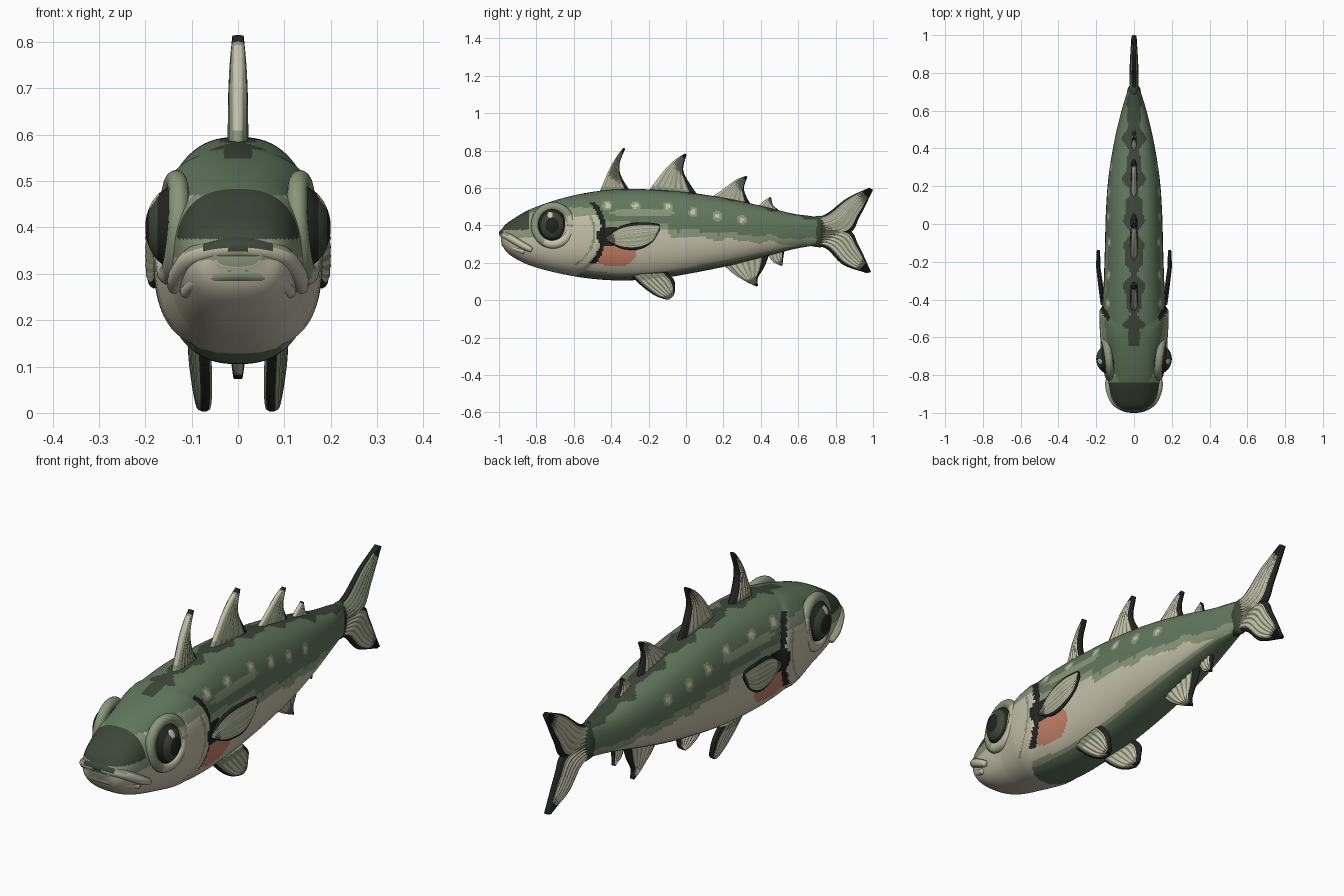
import bpy, bmesh, math
from math import sin, cos, pi, hypot
from mathutils import Vector

if "Cube" in bpy.data.objects:
    bpy.data.objects.remove(bpy.data.objects["Cube"])

PALETTE = [("back_green", (0.118, 0.185, 0.108)), ("belly_cream", (0.56, 0.53, 0.40)),
           ("pale_green", (0.25, 0.31, 0.19)), ("dark_green", (0.046, 0.062, 0.04)),
           ("near_black", (0.016, 0.018, 0.015)), ("salmon", (0.56, 0.22, 0.135))]
GREEN, CREAM, PALE, DARK, BLACK, SALMON = range(6)
MATS = []
for label, rgb in PALETTE:
    m = bpy.data.materials.new(label)
    m.diffuse_color = (*rgb, 1)
    m.use_nodes = True
    m.node_tree.nodes["Principled BSDF"].inputs["Base Color"].default_value = m.diffuse_color
    MATS.append(m)


def spline(pts, n):
    """Catmull-Rom through tuples, n samples per segment."""
    p = [Vector(q) for q in pts]
    p = [2 * p[0] - p[1]] + p + [2 * p[-1] - p[-2]]
    out = []
    for i in range(1, len(p) - 2):
        a, b, c, d = p[i - 1:i + 3]
        for k in range(n):
            t = k / n
            out.append(0.5 * (2 * b + (c - a) * t + (2 * a - 5 * b + 4 * c - d) * t * t
                              + (3 * b - a - 3 * c + d) * t ** 3))
    return out + [p[-2]]


def loft(name, rings, colour):
    """Skin closed rings, cap both ends; colour(v, u, centre, normal) picks the material."""
    bm = bmesh.new()
    rows = [[bm.verts.new(p) for p in r] for r in rings]
    n, uv = len(rows[0]), []
    for i in range(len(rows) - 1):
        for j in range(n):
            k = (j + 1) % n
            bm.faces.new((rows[i][j], rows[i][k], rows[i + 1][k], rows[i + 1][j]))
            uv.append(((i + .5) / (len(rows) - 1), (j + .5) / n))
    for r, v in ((rows[0], 0), (rows[-1], 1)):
        bm.faces.new(r)
        uv.append((v, 0.25))
    bmesh.ops.recalc_face_normals(bm, faces=bm.faces)
    for f, (v, u) in zip(bm.faces, uv):
        f.material_index = colour(v, u, f.calc_center_median(), f.normal)
        f.smooth = True
    bmesh.ops.remove_doubles(bm, verts=bm.verts, dist=0.0002)
    me = bpy.data.meshes.new(name)
    bm.to_mesh(me)
    bm.free()
    for m in MATS:
        me.materials.append(m)
    ob = bpy.data.objects.new(name, me)
    bpy.context.collection.objects.link(ob)
    return ob


# --- body: (y, top, bottom, half width)
PROFILE = [(-.99, .372, .315, .05), (-.965, .405, .265, .092), (-.92, .437, .228, .118),
           (-.84, .483, .188, .135), (-.72, .528, .153, .15), (-.58, .565, .125, .166),
           (-.44, .587, .109, .168), (-.3, .595, .106, .16), (-.12, .588, .12, .154),
           (.06, .57, .15, .149), (.24, .54, .187, .136), (.42, .50, .233, .108),
           (.57, .463, .272, .074), (.68, .448, .292, .042), (.75, .43, .305, .018)]


def gill(y, z):
    return hypot(y + .68, z - .36)


def body_ring(y, top, bot, w, n=112):
    ring = []
    for j in range(n):
        a = 2 * pi * j / n
        c, s = cos(a), sin(a)
        x = w * math.copysign(abs(c) ** .8, c)
        z = (top + bot) / 2 + (top - bot) / 2 * math.copysign(abs(s) ** .8, s)
        # raised gill cover with a crisp rear edge
        g = gill(y, z)
        if g < .245 and y > -.72:
            x *= 1 + .085 * min(1, (y + .72) / .12) * min(1, (.245 - g) / .02)
        ring.append((x, y, z))
    return ring


SPOTS = [(-.53, .51), (-.42, .505), (-.27, .505), (-.1, .50), (.04, .47), (.17, .45), (.3, .43)]


def body_colour(v, u, c, n):
    x, y, z = abs(c.x), c.y, c.z
    g, side = gill(y, z), abs(n.x) > .3
    wob = .007 * sin(31 * y) + .005 * sin(57 * y + 1)
    if y > .70:
        return DARK
    if side and abs(g - .243) < .013 and y > -.63 and .2 < z < .52:
        return BLACK
    if side and hypot((y + .41) / .07, (z - .345) / .05) < 1:
        return BLACK
    if side and hypot((y + .385) / .13, (z - .255) / .075) < 1 + 5 * wob and g > .24:
        return SALMON
    if y < -.84 and z > .375:
        return DARK
    if g < .245 or y < -.7:                       # head
        if z > .495 or (z > .47 and n.z > .6):
            return DARK if x < .03 and y > -.65 else GREEN
        if y < -.8 and z > .33:
            return PALE
        if z > .45 and y > -.64:
            return PALE
        if abs(g - .19) < .006 and y > -.6:
            return PALE
        return CREAM
    if n.z > .5 and x < .042 + 2 * wob:
        return DARK
    if n.z < -.7 and y > -.6:
        return GREEN if n.z < -.82 else PALE
    for sy, sz in SPOTS:
        d = hypot(y - sy, z - sz)
        if side and d < .026:
            return CREAM if d < .014 else PALE
    if side and hypot((y + .22) / .19, (z - .468) / .02) < 1 + 12 * wob:
        return PALE
    edge = .405 - .075 * (y + .4) + wob + (.02 if y < -.1 else 0)
    return GREEN if z > edge else PALE if z > edge - .035 else CREAM


loft("body", [body_ring(*p) for p in spline(PROFILE, 15)], body_colour)


# --- fins: skinned between a leading and a trailing edge in the y-z plane
def fin(name, lead, trail, place, thick=.016, rim=(0, .86), tip=.9, rays=7):
    seg, half = 12, 40
    rings, L, T = [], spline(lead, seg), spline(trail, seg)
    for i, (a, b) in enumerate(zip(L, T)):
        v, ring = i / (len(L) - 1), []
        for j in range(2 * half):
            u = 1 - abs(1 - j / half)
            p = a.lerp(b, u)
            t = thick * (1 - .45 * v ** 2) * max(0, 1 - (2 * u - 1) ** 4) ** .5
            t *= 1 + .12 * cos(2 * pi * rays * u)
            ring.append(place(p.x, p.y, t if j < half else -t))
        rings.append(ring)

    def colour(v, u, c, n):
        u = 1 - abs(1 - 2 * u)
        if v > tip or u < rim[0] or u > rim[1]:
            return BLACK
        if v < .12:
            return PALE
        return CREAM if (u * rays) % 1 < .55 and v < .82 else PALE
    return loft(name, rings, colour)


def upright(y, z, off):
    return (off, y, z)


fin("first_dorsal_fin", [(-.47, .56), (-.41, .70), (-.37, .77), (-.335, .815)],
    [(-.29, .57), (-.345, .66), (-.355, .73), (-.325, .81)], upright, .02)
fin("second_dorsal_fin", [(-.21, .57), (-.12, .69), (-.06, .75), (-.005, .785)],
    [(.07, .55), (.01, .64), (-.015, .70), (.003, .78)], upright, .019)
fin("third_dorsal_fin", [(.12, .54), (.20, .595), (.27, .645), (.322, .665)],
    [(.36, .49), (.325, .55), (.31, .60), (.328, .66)], upright, .016)
fin("fourth_dorsal_fin", [(.37, .49), (.405, .522), (.43, .54), (.45, .552)],
    [(.53, .455), (.485, .49), (.465, .51), (.455, .548)], upright, .013, rays=4)
fin("anal_fin", [(.18, .21), (.25, .145), (.32, .10), (.378, .073)],
    [(.45, .26), (.42, .18), (.385, .12), (.384, .077)], upright, .016)
fin("rear_anal_fin", [(.43, .26), (.46, .21), (.49, .192), (.51, .183)],
    [(.53, .28), (.522, .24), (.518, .21), (.516, .187)], upright, .013, rays=4)

# tail: two lobes meeting at the notch
fin("upper_tail_lobe", [(.66, .435), (.75, .462), (.86, .545), (.98, .602)],
    [(.66, .35), (.865, .355), (.93, .45), (1.0, .59)], upright, .022, rim=(.08, .87))
fin("lower_tail_lobe", [(.66, .30), (.75, .275), (.84, .19), (.965, .145)],
    [(.66, .38), (.865, .375), (.92, .30), (.99, .15)], upright, .022, rim=(.1, .87))
loft("tail_base_band", [[(w * cos(a), y, .367 + h * sin(a)) for a in
                         [2 * pi * k / 32 for k in range(32)]]
                        for y, w, h in ((.67, .042, .078), (.715, .034, .085), (.74, .02, .08))],
     lambda *_: DARK)


# --- paired parts
def tube(name, pts, r, colour, n=16):
    path, rings = spline(pts, 10), []
    for i, p in enumerate(path):
        t = (path[min(i + 1, len(path) - 1)] - path[max(i - 1, 0)]).normalized()
        side = t.cross(Vector((0, 0, 1))).normalized()
        up = side.cross(t)
        k = r * (.55 + .45 * sin(pi * i / (len(path) - 1)) ** .5)
        rings.append([p + k * (side * cos(2 * pi * j / n) + up * sin(2 * pi * j / n))
                      for j in range(n)])
    return loft(name, rings, colour)


def eye_colour(v, u, c, n):
    dy, dz = (c.y + .715) / .08, (c.z - .40) / .092
    if hypot(dy + .15, dz - .62) < .17:
        return CREAM
    d = hypot(dy, dz)
    return BLACK if d < .45 or d > .78 else DARK


for s, tag in ((1, "right"), (-1, "left")):
    fin(tag + "_pectoral_fin",
        [(-.43, .335), (-.35, .395), (-.25, .416), (-.15, .408), (-.14, .385)],
        [(-.42, .315), (-.34, .275), (-.25, .272), (-.18, .31), (-.138, .375)],
        lambda y, z, o: (s * (.163 + .026 * min(1, (y + .43) / .2) + o), y, z),
        .012, rim=(.1, .9), tip=.93)
    fin(tag + "_pelvic_fin",
        [(-.30, .135), (-.23, .07), (-.16, .022), (-.10, .003), (-.08, .012)],
        [(-.10, .15), (-.065, .11), (-.058, .075), (-.062, .035), (-.075, .014)],
        lambda y, z, o: (s * (.062 + .10 * (y + .2) + .15 * z + o), y, z), .018, rim=(.08, .88))
    # bulging eye: stacked rings along x
    loft(tag + "_eye",
         [[(s * (.126 + .074 * sin(e)), -.715 + .08 * cos(e) * cos(a), .40 + .092 * cos(e) * sin(a))
           for a in [2 * pi * k / 64 for k in range(64)]]
          for e in [-.5 + (pi / 2 + .49) * i / 36 for i in range(37)]], eye_colour)
    # raised socket rim
    ring = []
    for i in range(49):
        a = 2 * pi * i / 48
        cy, cz = cos(a), sin(a)
        ring.append([(s * (.142 + .012 * cy - .008 * cz + .022 * sin(b)),
                      -.71 + (.095 + .024 * cos(b)) * cy, .40 + (.10 + .024 * cos(b)) * cz)
                     for b in [2 * pi * k / 16 for k in range(16)]])
    loft(tag + "_eye_socket", ring,
         lambda v, u, c, n: PALE if c.z > .45 or c.y < -.76 else CREAM)

# --- lips
upper = [(.138, -.825, .268), (.13, -.88, .298), (.10, -.94, .335), (.05, -.97, .352)]
lower = [(.115, -.865, .258), (.085, -.93, .285), (.045, -.96, .298)]


def lip(half, mid):
    return half + [mid] + [(-x, y, z) for x, y, z in reversed(half)]


tube("upper_lip", lip(upper, (0, -.977, .357)), .023,
     lambda v, u, c, n: DARK if abs(c.x) < .075 and c.z > .352 else PALE if n.z > .5 else CREAM)
tube("lower_lip", lip(lower, (0, -.967, .302)), .02,
     lambda v, u, c, n: PALE if abs(c.x) < .06 else CREAM)
